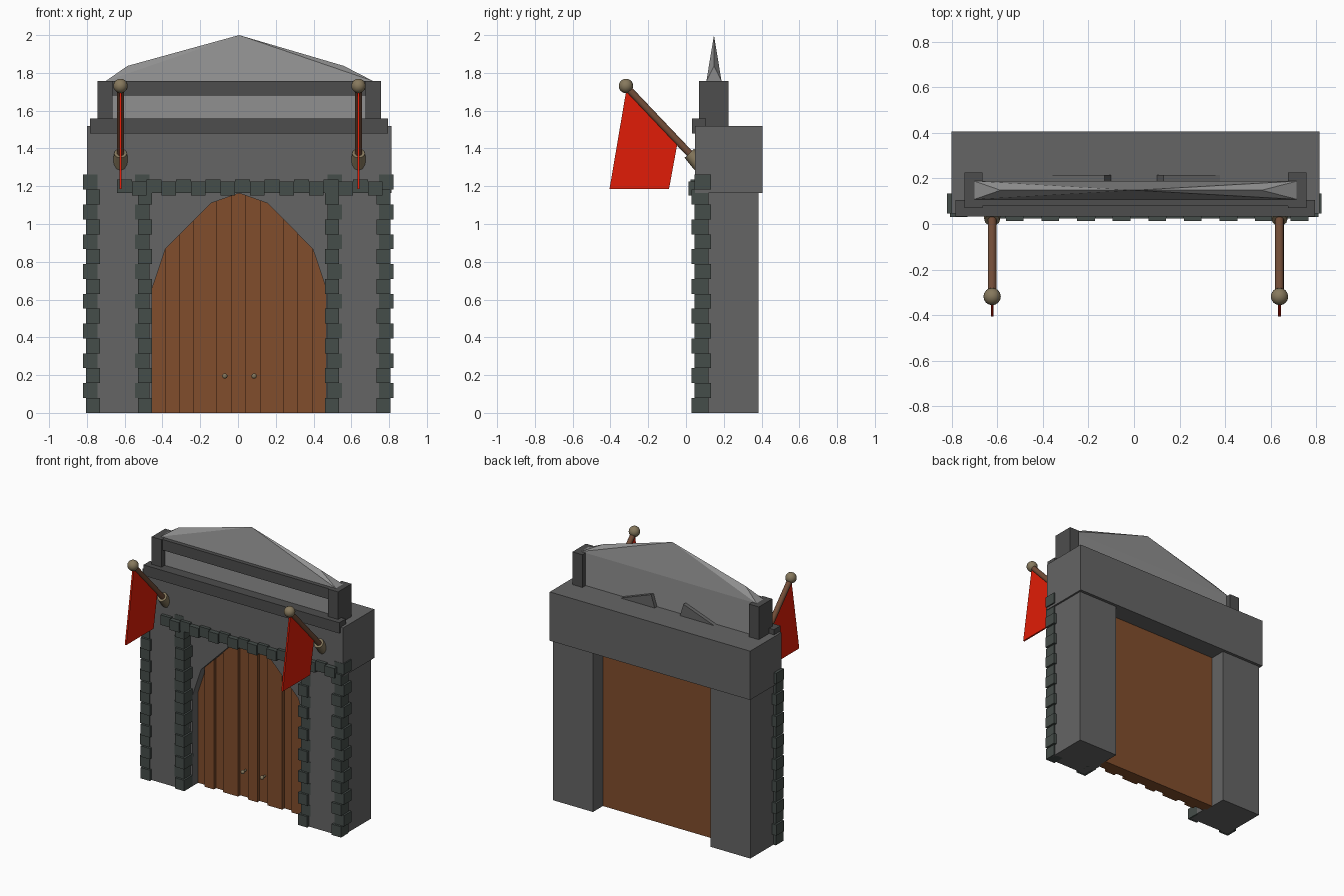
import bpy, bmesh, math
from mathutils import Vector

if "Cube" in bpy.data.objects:
    bpy.data.objects.remove(bpy.data.objects["Cube"])

CX = 0.006  # the gate sits very slightly right of centre


def material(name, r, g, b):
    m = bpy.data.materials.new(name)
    m.diffuse_color = (r, g, b, 1)
    m.use_nodes = True
    m.node_tree.nodes["Principled BSDF"].inputs["Base Color"].default_value = m.diffuse_color
    return m


STONE = material("stone", 0.13, 0.13, 0.13)
DARK = material("dark_stone", 0.075, 0.075, 0.075)
PALE = material("pale_stone", 0.28, 0.28, 0.28)
QUOIN = material("quoin_stone", 0.06, 0.075, 0.068)
WOOD = material("wood", 0.22, 0.075, 0.025)
POLE = material("pole_wood", 0.17, 0.075, 0.04)
BRASS = material("brass", 0.24, 0.19, 0.11)
RED = material("red_cloth", 0.75, 0.012, 0.002)


def finish(bm, name, mat):
    bmesh.ops.recalc_face_normals(bm, faces=bm.faces)
    me = bpy.data.meshes.new(name)
    bm.to_mesh(me)
    bm.free()
    me.materials.append(mat)
    ob = bpy.data.objects.new(name, me)
    bpy.context.collection.objects.link(ob)
    return ob


def add_box(bm, x0, x1, y0, y1, z0, z1):
    vs = bmesh.ops.create_cube(bm, size=1)["verts"]
    for v in vs:
        v.co = ((x0 + x1) / 2 + v.co.x * (x1 - x0),
                (y0 + y1) / 2 + v.co.y * (y1 - y0),
                (z0 + z1) / 2 + v.co.z * (z1 - z0))


def box(name, mat, *dims):
    bm = bmesh.new()
    add_box(bm, *dims)
    return finish(bm, name, mat)


def prism(name, mat, pts, offset):
    """Extrude a planar outline of 3D points along an offset."""
    bm = bmesh.new()
    f = bm.faces.new([bm.verts.new(p) for p in pts])
    ext = bmesh.ops.extrude_face_region(bm, geom=[f])["geom"]
    bmesh.ops.translate(bm, vec=offset,
                        verts=[e for e in ext if isinstance(e, bmesh.types.BMVert)])
    return finish(bm, name, mat)


def rod(name, mat, a, b, r0, r1, sides):
    a, b = Vector(a), Vector(b)
    bm = bmesh.new()
    bmesh.ops.create_cone(bm, cap_ends=True, segments=sides, radius1=r0, radius2=r1,
                          depth=(b - a).length)
    ob = finish(bm, name, mat)
    ob.location = (a + b) / 2
    ob.rotation_euler = (b - a).to_track_quat('Z', 'Y').to_euler()
    smooth(ob)
    return ob


def smooth(ob):
    bpy.ops.object.select_all(action='DESELECT')
    bpy.context.view_layer.objects.active = ob
    ob.select_set(True)
    bpy.ops.object.shade_smooth_by_angle(angle=math.radians(50))


def ball(name, mat, loc, r):
    bm = bmesh.new()
    bmesh.ops.create_uvsphere(bm, u_segments=16, v_segments=10, radius=r)
    ob = finish(bm, name, mat)
    ob.location = loc
    smooth(ob)


# Main masonry: pillars and the heavy lintel
for side, x0, x1 in (("left", -0.787, -0.468), ("right", 0.48, 0.80)):
    box(side + "_pillar", STONE, x0, x1, 0.05, 0.384, 0, 1.17)
box("lintel", STONE, -0.80, 0.813, 0.047, 0.405, 1.165, 1.52)

# Arched surround, set back between the pillars
half = [(0.46, 0), (0.46, 0.66), (0.39, 0.868), (0.15, 1.11), (0, 1.163)]
arch = half + [(-x, z) for x, z in reversed(half[:-1])]
outline = [(0.49, 0)] + arch + [(-0.49, 0), (-0.49, 1.168), (0.49, 1.168)]
prism("arch_surround", STONE, [(x + CX, 0.125, z) for x, z in outline], (0, 0.09, 0))

# Door: backing slab and planks of alternating depth
box("door_slab", WOOD, -0.47, 0.481, 0.21, 0.27, 0, 1.168)
edges = [-0.47, -0.385, -0.31, -0.235, -0.115, -0.035, 0.04, 0.12, 0.24, 0.315, 0.395, 0.48]
bm = bmesh.new()
for i, (a, b) in enumerate(zip(edges, edges[1:])):
    add_box(bm, a, b, 0.165 if i % 2 else 0.19, 0.22, 0, 1.165)
finish(bm, "door_planks", WOOD)

# Door knobs
for side, x in (("left", -0.07), ("right", 0.085)):
    rod(side + "_knob_stem", BRASS, (x, 0.195, 0.195), (x, 0.155, 0.195), 0.007, 0.007, 8)
    ball(side + "_knob", BRASS, (x, 0.155, 0.195), 0.014)

# Quoin columns: stacked stones, every other one shifted
ROW = 0.0788
for name, x, out, depth in (("left_outer", -0.772, -1, 0.088), ("left_inner", -0.496, -1, 0.115),
                            ("right_inner", 0.502, 1, 0.115), ("right_outer", 0.774, 1, 0.088)):
    bm = bmesh.new()
    for i in range(16):
        odd = i % 2
        cx = x + out * (0.01 if odd else -0.004)
        y0 = 0.045 if odd else 0.03
        add_box(bm, cx - 0.038, cx + 0.038, y0, y0 + depth, i * ROW, (i + 1) * ROW)
    finish(bm, name + "_quoins", QUOIN)

# Horizontal stone course over the arch
bm = bmesh.new()
n, x0, x1 = 18, -0.64, 0.765
w = (x1 - x0) / n
for i in range(n):
    odd = i % 2
    z = 1.152 if odd else 1.163
    add_box(bm, x0 + i * w, x0 + (i + 1) * w, 0.014 if odd else 0.024, 0.1, z, z + 0.072)
finish(bm, "stone_course", QUOIN)

# Cornice, parapet posts and rail
box("cornice", DARK, -0.783, 0.793, 0.032, 0.106, 1.48, 1.558)
for side, s in (("left", -1), ("right", 1)):
    c = CX + s * 0.71
    box(side + "_post", DARK, c - 0.04, c + 0.04, 0.07, 0.225, 1.515, 1.758)
box("parapet_rail", DARK, -0.675, 0.685, 0.078, 0.12, 1.68, 1.757)

# Gable: thin wall rising into a knife-edged pointed ridge
bm = bmesh.new()
base, top = [], []
for x, y in ((-0.70, 0.108), (0.715, 0.108), (0.715, 0.188), (-0.70, 0.188)):
    base.append(bm.verts.new((x, y, 1.515)))
    top.append(bm.verts.new((x, y, 1.757)))
ridge = [bm.verts.new((x, 0.148, z)) for x, z in ((-0.585, 1.837), (CX, 2.0), (0.56, 1.837))]
bm.faces.new(base)
for i in range(4):
    j = (i + 1) % 4
    bm.faces.new((base[i], base[j], top[j], top[i]))
for p, q in ((top[0], top[1]), (top[3], top[2])):
    bm.faces.new((p, ridge[0], ridge[1]))
    bm.faces.new((p, ridge[1], q))
    bm.faces.new((q, ridge[1], ridge[2]))
bm.faces.new((top[0], top[3], ridge[0]))
bm.faces.new((top[1], top[2], ridge[2]))
finish(bm, "gable", PALE)

# Wedge braces behind the gable
for side, s in (("left", -1), ("right", 1)):
    prism(side + "_brace", STONE,
          [(s * 0.39, 0.18, 1.515), (s * 0.10, 0.18, 1.515), (s * 0.13, 0.18, 1.61)],
          (0, 0.035, 0))

# Flags: collar, slanted pole, finial ball and hanging cloth
for side, x in (("left", -0.622), ("right", 0.638)):
    rod(side + "_flag_collar", BRASS, (x, 0.075, 1.315), (x, 0.017, 1.374), 0.042, 0.034, 12)
    rod(side + "_flag_pole", POLE, (x, 0.06, 1.33), (x, -0.318, 1.728), 0.019, 0.019, 12)
    ball(side + "_flag_finial", BRASS, (x, -0.318, 1.731), 0.038)
    prism(side + "_flag", RED,
          [(x - 0.006, y, z) for y, z in
           ((-0.315, 1.715), (-0.045, 1.43), (-0.09, 1.185), (-0.405, 1.185))],
          (0.012, 0, 0))
